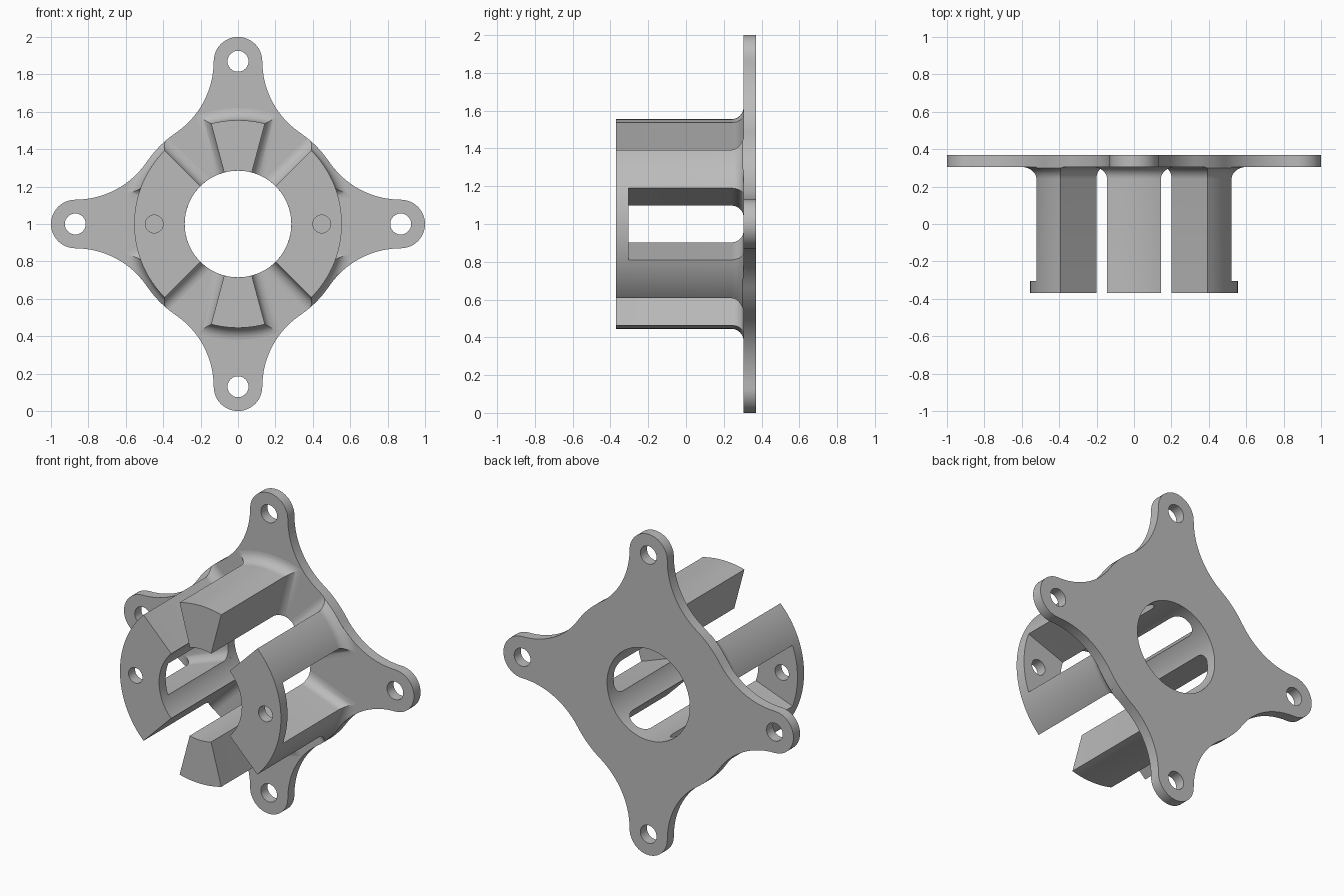
import bpy
import bmesh
from math import sin, cos, asin, atan2, hypot, sqrt, pi, radians

cube = bpy.data.objects.get("Cube")
if cube:
    bpy.data.objects.remove(cube, do_unlink=True)

# Main dimensions, in a frame centred on the bore axis
BORE, RIM, BODY = 0.285, 0.555, 0.59
LOBE_AT, LOBE_R = 0.87, 0.13
FRONT, CAP_BACK, PLATE_FRONT, BACK = -0.37, -0.305, 0.305, 0.37
FILLET = 0.065
# Concave arc tangent to both the lobe side and the round body
SWEEP = (LOBE_R**2 + LOBE_AT**2 - BODY**2) / (2 * (BODY - LOBE_R))
SWEEP_X = LOBE_R + SWEEP
SWEEP_ANGLE = atan2(SWEEP_X, LOBE_AT)

grey = bpy.data.materials.new("grey")
grey.use_nodes = True
colour = (0.5, 0.5, 0.5, 1)
grey.diffuse_color = colour
grey.node_tree.nodes["Principled BSDF"].inputs["Base Color"].default_value = colour


def finish(bm, name):
    bmesh.ops.recalc_face_normals(bm, faces=bm.faces)
    mesh = bpy.data.meshes.new(name)
    bm.to_mesh(mesh)
    bm.free()
    mesh.materials.append(grey)
    obj = bpy.data.objects.new(name, mesh)
    obj.location.z = 1
    bpy.context.collection.objects.link(obj)
    bpy.ops.object.select_all(action="DESELECT")
    obj.select_set(True)
    bpy.context.view_layer.objects.active = obj
    bpy.ops.object.shade_smooth_by_angle(angle=radians(30))
    return obj


def arc(cx, cz, r, start, end, n):
    steps = [start + (end - start) * i / n for i in range(n + 1)]
    return [(cx + r * cos(a), cz + r * sin(a)) for a in steps]


def circle(cx, cz, r, n):
    return arc(cx, cz, r, 0, 2 * pi, n)[:-1]


def turn(points, a):
    return [(x * cos(a) - z * sin(a), x * sin(a) + z * cos(a)) for x, z in points]


def slab(name, loops, y0, y1):
    """Flat part: the first loop is the outline, the others are holes."""
    bm = bmesh.new()
    for loop in loops:
        verts = [bm.verts.new((x, y0, z)) for x, z in loop]
        for a, b in zip(verts, verts[1:] + verts[:1]):
            bm.edges.new((a, b))
    bmesh.ops.triangle_fill(bm, edges=bm.edges[:], use_beauty=True)
    new = bmesh.ops.extrude_face_region(bm, geom=bm.faces[:])["geom"]
    moved = [v for v in new if isinstance(v, bmesh.types.BMVert)]
    bmesh.ops.translate(bm, verts=moved, vec=(0, y1 - y0, 0))
    return finish(bm, name)


def outline_radius(a):
    """Plate edge distance beside the body, used to trim the fillets."""
    t = a % (pi / 2)
    t = min(t, pi / 2 - t)
    if t >= SWEEP_ANGLE:
        return BODY
    reach, d = BODY + SWEEP, SWEEP_ANGLE - t
    inside = SWEEP**2 - (reach * sin(d))**2
    return reach * cos(d) - sqrt(inside) if inside > 0 else 1


def prong(name, middle, half, top, n=20):
    """Ring-sector bar that flares into the plate with a fillet."""
    layers = [(top, 0)]
    for i in range(9):
        p = pi / 2 * (1 - i / 8)
        layers.append((PLATE_FRONT - FILLET * (1 - cos(p)), FILLET * (1 - sin(p))))
    layers.append((PLATE_FRONT + 0.01, FILLET))
    bm = bmesh.new()
    rings = []
    for y, d in layers:
        ring = []
        for r, side in ((BORE, 1), (RIM + d, -1)):
            spread = half + asin(d / r)
            for i in range(n + 1):
                a = middle + side * spread * (2 * i / n - 1)
                q = min(r, outline_radius(a))
                ring.append(bm.verts.new((q * cos(a), y, q * sin(a))))
        rings.append(ring)
    m = 2 * n + 2
    for low, high in zip(rings, rings[1:]):
        for i in range(m):
            j = (i + 1) % m
            bm.faces.new((low[i], low[j], high[j], high[i]))
    for ring in (rings[0], rings[-1]):
        for i in range(n):
            bm.faces.new((ring[i], ring[i + 1], ring[m - 2 - i], ring[m - 1 - i]))
    return finish(bm, name)


# Mounting plate with four lobes
quarter = arc(LOBE_AT, 0, LOBE_R, -pi / 2, pi / 2, 24)
tangent = pi / 2 - SWEEP_ANGLE
quarter += arc(LOBE_AT, SWEEP_X, SWEEP, -pi / 2, -pi + SWEEP_ANGLE, 16)[1:]
quarter += arc(0, 0, BODY, SWEEP_ANGLE, tangent, 8)[1:]
quarter += arc(SWEEP_X, LOBE_AT, SWEEP, -pi / 2 - SWEEP_ANGLE, -pi, 16)[1:-1]
outline, holes = [], []
for k in range(4):
    outline += turn(quarter, k * pi / 2)
    holes.append(turn(circle(LOBE_AT, 0, 0.056, 32), k * pi / 2))
slab("mounting_plate", [outline, circle(0, 0, BORE, 80)] + holes, PLATE_FRONT, BACK)

# Free-standing upper and lower prongs
prong("upper_prong", pi / 2, radians(15), FRONT)
prong("lower_prong", -pi / 2, radians(15), FRONT)

# Side bridges: two legs joined by a drilled end cap
for side, base in (("left", 0), ("right", pi)):
    for level, sign in (("upper", 1), ("lower", -1)):
        tilt = sign if side == "left" else -sign
        prong(f"{side}_{level}_leg", base + tilt * radians(32.5), radians(12.5), CAP_BACK)
    sector = arc(0, 0, RIM, -pi / 4, pi / 4, 72) + arc(0, 0, BORE, pi / 4, -pi / 4, 72)
    drill = circle(0.448, 0, 0.048, 32)
    slab(f"{side}_end_cap", [turn(sector, base), turn(drill, base)], FRONT, CAP_BACK)
